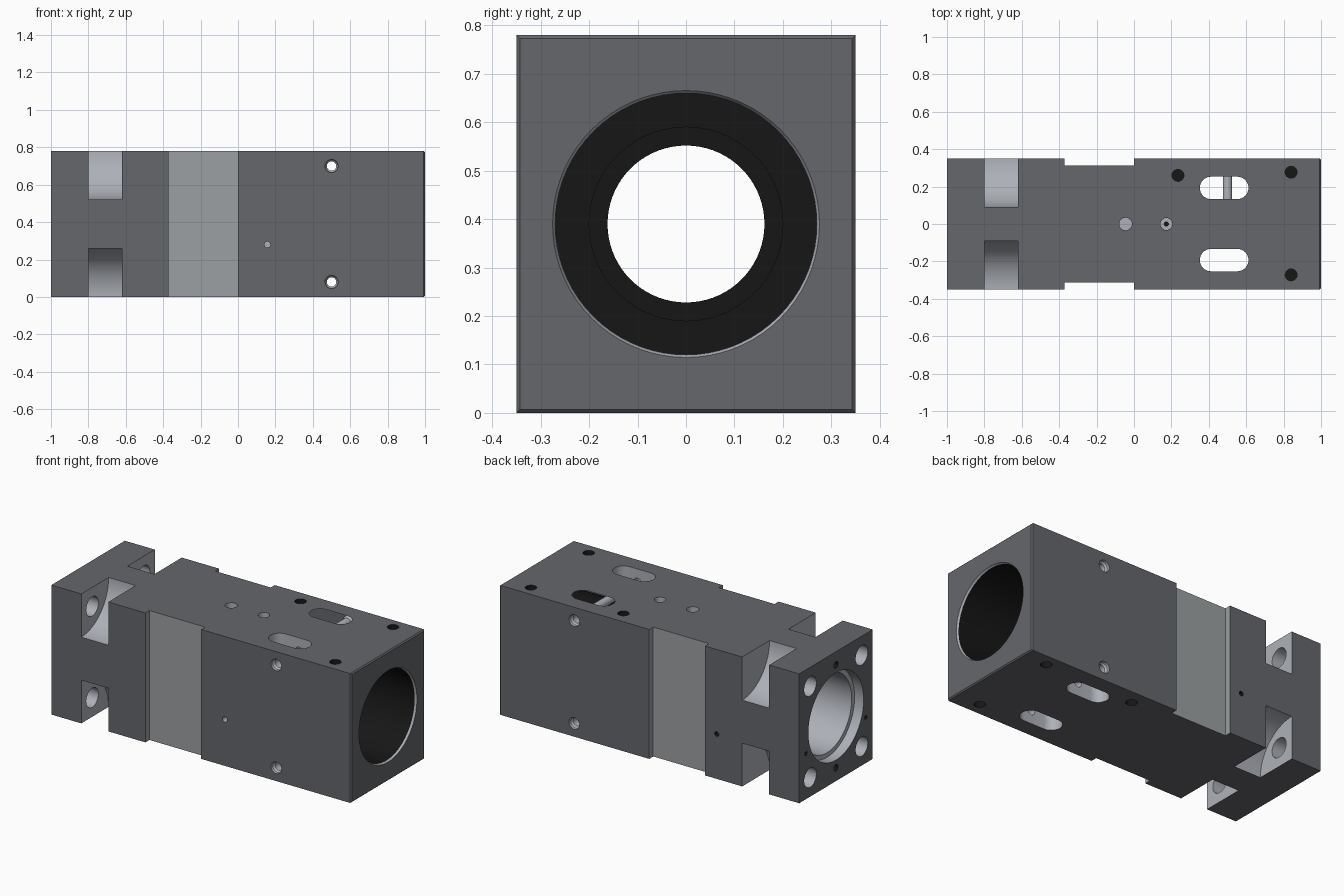
import bpy, bmesh, math

if "Cube" in bpy.data.objects:
    bpy.data.objects.remove(bpy.data.objects["Cube"])

L, W, H = 2.0, 0.70, 0.78          # block length, width, height
HY, MZ = W / 2, H / 2


def material(name, rgb):
    m = bpy.data.materials.new(name)
    m.diffuse_color = (*rgb, 1)
    m.use_nodes = True
    m.node_tree.nodes["Principled BSDF"].inputs["Base Color"].default_value = m.diffuse_color
    return m


DARK = material("dark_grey_coating", (0.13, 0.135, 0.15))
LIGHT = material("machined_metal", (0.42, 0.44, 0.48))
FLAT = material("side_flat_metal", (0.33, 0.35, 0.36))
BLACK = material("black_bore", (0.008, 0.008, 0.008))


def to_object(bm, name, mat):
    bmesh.ops.recalc_face_normals(bm, faces=bm.faces)
    me = bpy.data.meshes.new(name)
    bm.to_mesh(me)
    bm.free()
    me.materials.append(mat)
    ob = bpy.data.objects.new(name, me)
    bpy.context.collection.objects.link(ob)
    return ob


def box(name, mat, x0, x1, y0, y1, z0, z1):
    bm = bmesh.new()
    bmesh.ops.create_cube(bm, size=1)
    for v in bm.verts:
        v.co = ((x0, x1)[v.co.x > 0], (y0, y1)[v.co.y > 0], (z0, z1)[v.co.z > 0])
    return to_object(bm, name, mat)


def lathe(name, mat, axis, center, profile, seg=32):
    """Closed solid of revolution; profile is (position on axis, radius)."""
    bm = bmesh.new()
    rings = []
    for t, r in profile:
        ring = []
        for i in range(seg):
            a = 2 * math.pi * i / seg
            co = [0, 0, 0]
            co[axis] = t
            co[(axis + 1) % 3] = center[0] + r * math.cos(a)
            co[(axis + 2) % 3] = center[1] + r * math.sin(a)
            ring.append(bm.verts.new(co))
        rings.append(ring)
    for a, b in zip(rings, rings[1:]):
        for i in range(seg):
            j = (i + 1) % seg
            bm.faces.new((a[i], a[j], b[j], b[i]))
    bm.faces.new(rings[0])
    bm.faces.new(rings[-1])
    return to_object(bm, name, mat)


def slot(name, mat, cx, cy, half, r, z0, z1, seg=16):
    """Vertical prism with a round-ended outline."""
    bm = bmesh.new()
    pts = []
    for side in (1, -1):
        for i in range(seg + 1):
            a = -side * math.pi / 2 + side * math.pi * i / seg
            a = math.pi * i / seg - math.pi / 2 + (0 if side > 0 else math.pi)
            pts.append((cx + side * half + r * math.cos(a), cy + r * math.sin(a), z0))
    f = bm.faces.new([bm.verts.new(p) for p in pts])
    ext = bmesh.ops.extrude_face_region(bm, geom=[f])["geom"]
    for v in ext:
        if isinstance(v, bmesh.types.BMVert):
            v.co.z = z1
    return to_object(bm, name, mat)


# main block, lightly chamfered at the right end
body = box("housing_block", DARK, -L / 2, L / 2, -HY, HY, 0, H)
bm = bmesh.new()
bm.from_mesh(body.data)
end = [e for e in bm.edges if all(v.co.x > 0.9 for v in e.verts)]
bmesh.ops.bevel(bm, geom=end, offset=0.007, segments=1, affect='EDGES')
bm.to_mesh(body.data)
bm.free()
for m in (LIGHT, FLAT, BLACK):
    body.data.materials.append(m)

cutters = []
add = cutters.append

# stepped centre bore: left seat, black cylinder bore, bright rim
add(lathe("left_seat", LIGHT, 0, (0, MZ),
          [(-1.02, 0.263), (-0.94, 0.263), (-0.94, 0.235), (-0.45, 0.235)], 72))
add(lathe("main_bore", BLACK, 0, (0, MZ),
          [(-0.5, 0.162), (-0.12, 0.162), (-0.12, 0.2), (0.0, 0.2),
           (0.0, 0.27), (1.02, 0.27)], 72))
add(lathe("bore_rim", LIGHT, 0, (0, MZ), [(0.985, 0.268), (1.005, 0.278)], 72))

for s in (-1, 1):
    # shallow flats on both sides
    y0, y1 = sorted((s * 0.312, s * 0.5))
    add(box("side_flat", FLAT, -0.372, 0, y0, y1, -0.1, H + 0.1))
    # long slots through the block
    add(slot("long_slot", LIGHT, 0.482, s * 0.193, 0.07, 0.06, -0.1, H + 0.1))
    # flange holes on the left face: vertical pair and lower side pair
    add(lathe("flange_pin_hole", BLACK, 0, (0, MZ + s * 0.31),
              [(-1.02, 0.02), (-0.9, 0.02)], 20))
    add(lathe("flange_small_hole", BLACK, 0, (s * 0.285, 0.275),
              [(-1.02, 0.012), (-0.92, 0.012)], 16))
    # cross holes with countersunk mouths
    add(lathe("cross_hole", LIGHT, 1, (MZ + s * 0.31, 0.5),
              [(-0.37, 0.036), (-0.335, 0.034), (-0.325, 0.025),
               (0.325, 0.025), (0.335, 0.034), (0.37, 0.036)], 24))
    for t in (-1, 1):
        # scooped corner pocket and the bolt hole leading into it
        add(lathe("corner_pocket", LIGHT, 0, (s * HY, MZ + t * MZ),
                  [(-0.8, 0.26), (-0.62, 0.26)], 96))
        add(lathe("bolt_hole", LIGHT, 0, (s * 0.245, MZ + t * 0.275),
                  [(-1.02, 0.058), (-0.75, 0.058)], 32))

# threaded blind holes, repeated on top and bottom
for x, y in ((0.235, 0.26), (0.84, 0.277), (0.84, -0.272)):
    for z0, z1 in ((-0.02, 0.16), (H + 0.02, H - 0.16)):
        add(lathe("threaded_hole", BLACK, 2, (x, y), [(z0, 0.032), (z1, 0.032)], 24))

# port holes along the top centre line
add(lathe("top_port", LIGHT, 2, (-0.045, 0), [(H - 0.07, 0.034), (H + 0.02, 0.034)], 24))
add(lathe("top_vent", LIGHT, 2, (0.173, 0),
          [(0.6, 0.012), (H - 0.05, 0.012), (H - 0.05, 0.032), (H + 0.02, 0.032)], 24))

# small single holes on the front and back sides
add(lathe("front_pin_hole", LIGHT, 1, (0.28, 0.157), [(-0.4, 0.016), (-0.31, 0.016)], 20))
add(lathe("back_pin_hole", BLACK, 1, (0.27, -0.45), [(0.31, 0.014), (0.4, 0.014)], 20))

# cut everything out of the block
bpy.context.view_layer.objects.active = body
body.select_set(True)
for c in cutters:
    c.hide_render = True
    mod = body.modifiers.new(c.name, 'BOOLEAN')
    mod.operation = 'DIFFERENCE'
    mod.solver = 'EXACT'
    mod.material_mode = 'TRANSFER'
    mod.object = c
    bpy.ops.object.modifier_apply(modifier=mod.name)
    bpy.data.objects.remove(c)

bpy.ops.object.shade_smooth_by_angle(angle=math.radians(20))
